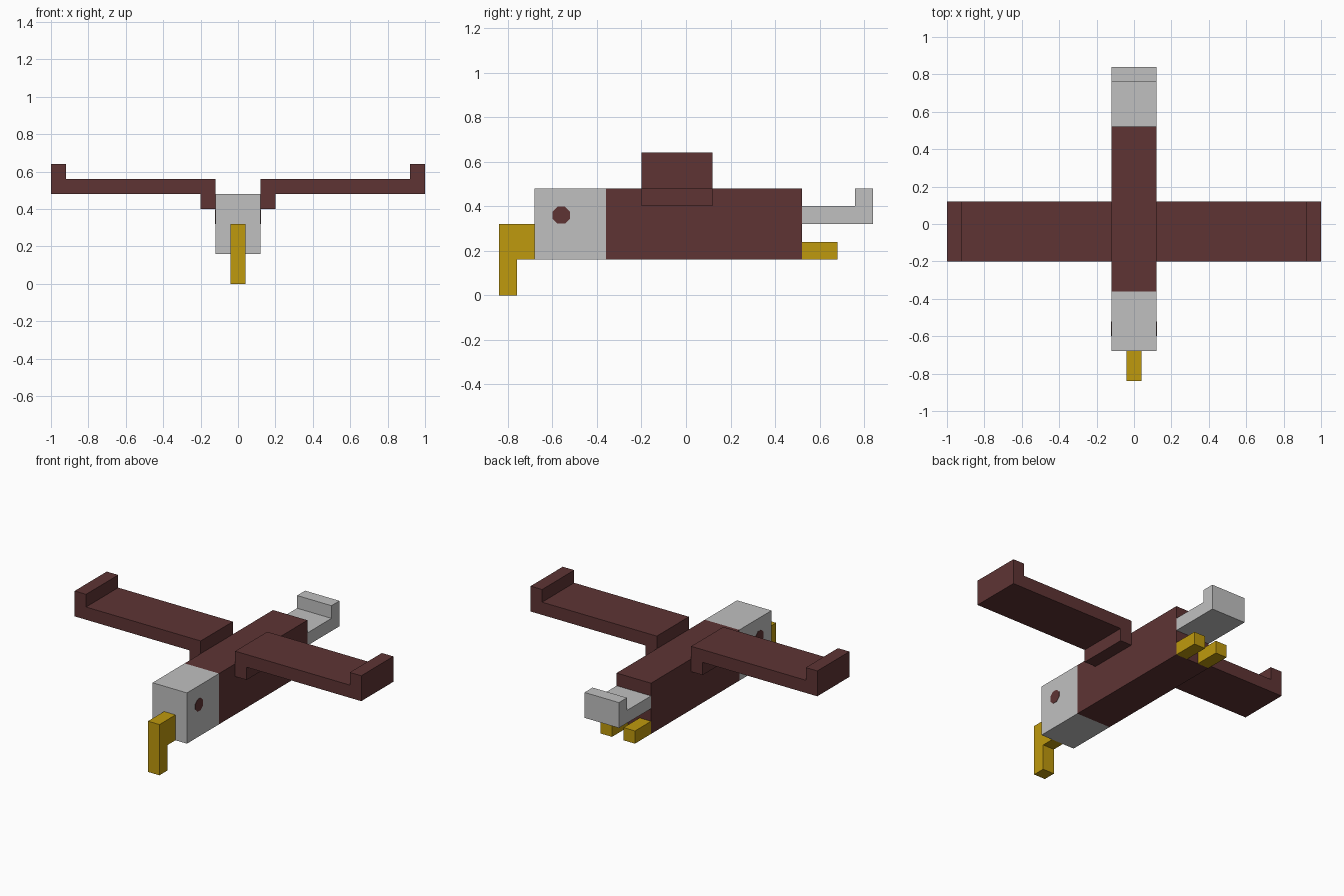
import bpy, bmesh, math
from mathutils import Vector

cube = bpy.data.objects.get("Cube")
if cube:
    bpy.data.objects.remove(cube, do_unlink=True)


def material(name, rgb):
    m = bpy.data.materials.new(name)
    m.use_nodes = True
    col = (*rgb, 1.0)
    m.diffuse_color = col
    m.node_tree.nodes["Principled BSDF"].inputs["Base Color"].default_value = col
    return m


BROWN = material("dark_brown", (0.112, 0.034, 0.034))
GREY = material("light_grey", (0.527, 0.527, 0.527))
GOLD = material("gold", (0.52, 0.32, 0.004))


def prism(name, outline, axis, lo, hi, mats, cut_y=None):
    """Extrude a flat outline along x (outline is y,z) or y (outline is x,z)."""
    bm = bmesh.new()

    def point(a, b, t):
        return (t, a, b) if axis == "x" else (a, t, b)

    face = bm.faces.new([bm.verts.new(point(a, b, lo)) for a, b in outline])
    ext = bmesh.ops.extrude_face_region(bm, geom=[face])
    shift = Vector(point(0, 0, hi - lo))
    bmesh.ops.translate(bm, vec=shift,
                        verts=[v for v in ext["geom"] if isinstance(v, bmesh.types.BMVert)])
    if cut_y is not None:
        bmesh.ops.bisect_plane(bm, geom=bm.verts[:] + bm.edges[:] + bm.faces[:],
                               plane_co=(0, cut_y, 0), plane_no=(0, 1, 0))
        for f in bm.faces:
            f.material_index = 1 if f.calc_center_median().y < cut_y else 0
    bmesh.ops.recalc_face_normals(bm, faces=bm.faces)
    me = bpy.data.meshes.new(name)
    bm.to_mesh(me)
    bm.free()
    for m in mats:
        me.materials.append(m)
    ob = bpy.data.objects.new(name, me)
    bpy.context.collection.objects.link(ob)
    return ob


def rect(a0, a1, b0, b1):
    return [(a0, b0), (a1, b0), (a1, b1), (a0, b1)]


# Body with the head coloured in front of the neck line
prism("body_and_head", rect(-0.12, 0.12, 0.16, 0.48), "y", -0.68, 0.52,
      [BROWN, GREY], cut_y=-0.36)

# Hooked beak
prism("beak", [(-0.84, 0), (-0.76, 0), (-0.76, 0.16), (-0.68, 0.16),
               (-0.68, 0.32), (-0.84, 0.32)], "x", -0.04, 0.04, [GOLD])

# Tail with raised end
prism("tail", [(0.52, 0.32), (0.84, 0.32), (0.84, 0.48), (0.76, 0.48),
               (0.76, 0.40), (0.52, 0.40)], "x", -0.12, 0.12, [GREY])

# Wing profile: shoulder drop, flat span, raised tip
wing = [(0.12, 0.40), (0.20, 0.40), (0.20, 0.48), (1.0, 0.48), (1.0, 0.64),
        (0.92, 0.64), (0.92, 0.56), (0.12, 0.56)]
# Eye outline: octagon
eye = [(-0.56 + 0.042 * math.cos(math.radians(22.5 + 45 * i)),
        0.36 + 0.042 * math.sin(math.radians(22.5 + 45 * i))) for i in range(8)]

# Paired parts
for side, s in (("left", 1), ("right", -1)):
    prism(f"{side}_wing", [(s * x, z) for x, z in wing], "y", -0.20, 0.12, [BROWN])
    prism(f"{side}_foot", rect(s * 0.04, s * 0.12, 0.16, 0.24), "y", 0.52, 0.68, [GOLD])
    prism(f"{side}_eye", eye, "x", s * 0.119, s * 0.122, [BROWN])
